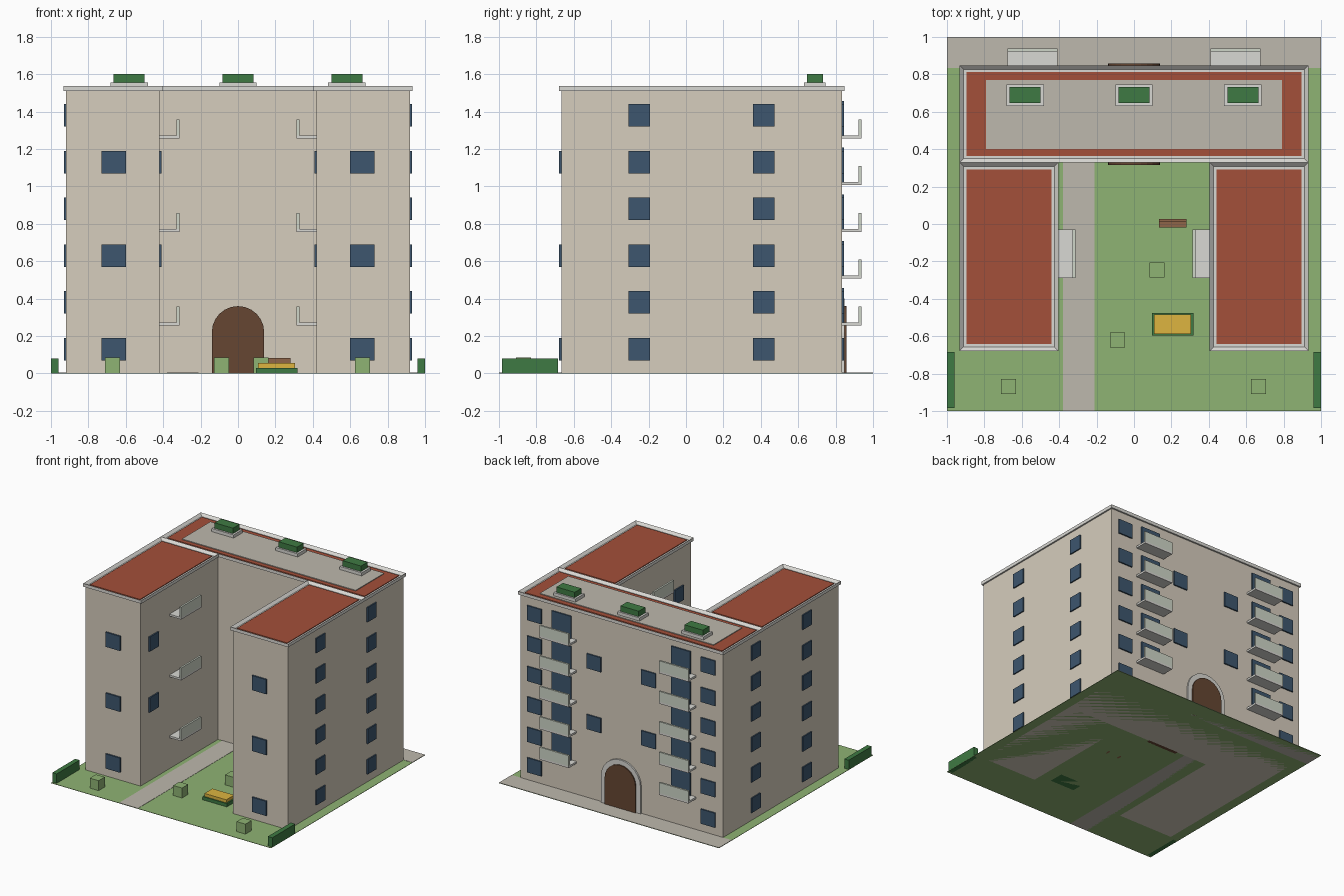
import bpy, bmesh, math

if "Cube" in bpy.data.objects:
    bpy.data.objects.remove(bpy.data.objects["Cube"])

def lin(c):
    return c / 12.92 if c <= 0.04045 else ((c + 0.055) / 1.055) ** 2.4

def material(name, hexcode):
    m = bpy.data.materials.new(name)
    m.diffuse_color = [lin(int(hexcode[i:i + 2], 16) / 255) for i in (0, 2, 4)] + [1]
    m.use_nodes = True
    m.node_tree.nodes["Principled BSDF"].inputs["Base Color"].default_value = m.diffuse_color
    return m

WALL = material("plaster", "D6CDBD")
TRIM = material("trim", "D9D8D3")
ROOF = material("red_roof", "A3503A")
PAVE = material("paving", "BDB8AD")
GLASS = material("window_glass", "3D566E")
RAIL = material("balcony_glass", "CFD6C8")
DOOR = material("door_wood", "664632")
GRASS = material("grass", "8FB374")
HEDGE = material("hedge_green", "3F7A43")
BENCH = material("bench_wood", "8F6548")
FLOWER = material("flowers", "DDB540")

def finish(name, bm, mat):
    bmesh.ops.recalc_face_normals(bm, faces=bm.faces)
    me = bpy.data.meshes.new(name)
    bm.to_mesh(me)
    bm.free()
    ob = bpy.data.objects.new(name, me)
    me.materials.append(mat)
    bpy.context.collection.objects.link(ob)
    return ob

def add_box(bm, x0, x1, y0, y1, z0, z1):
    vs = bmesh.ops.create_cube(bm, size=1)["verts"]
    for v in vs:
        v.co = ((x0 + x1) / 2 + v.co.x * (x1 - x0),
                (y0 + y1) / 2 + v.co.y * (y1 - y0),
                (z0 + z1) / 2 + v.co.z * (z1 - z0))

def boxes(name, mat, items):
    bm = bmesh.new()
    for b in items:
        add_box(bm, *b)
    return finish(name, bm, mat)

def mirrored(items):
    return items + [(-b[1], -b[0]) + tuple(b[2:]) for b in items]

# Roof cap: a box whose top is inset and sunk, leaving a parapet rim
def roof_cap(name, x0, x1, y0, y1):
    bm = bmesh.new()
    add_box(bm, x0, x1, y0, y1, 1.51, 1.537)
    top = max(bm.faces, key=lambda f: f.calc_center_median().z)
    bmesh.ops.inset_individual(bm, faces=[top], thickness=0.03)
    for v in top.verts:
        v.co.z -= 0.02
    finish(name + "_parapet", bm, TRIM)
    e = 0.036
    boxes(name + "_covering", ROOF, [(x0 + e, x1 - e, y0 + e, y1 - e, 1.512, 1.523)])

# Arched outline, extruded along y; with an inner radius it becomes a surround
def arch(name, mat, r, y0, y1, spring=0.22, inner=None, n=12):
    def outline(rad):
        arc = [(rad * math.cos(math.pi * i / n), spring + rad * math.sin(math.pi * i / n))
               for i in range(n + 1)]
        return [(rad, 0)] + arc + [(-rad, 0)]
    bm = bmesh.new()
    out = [bm.verts.new((x, y0, z)) for x, z in outline(r)]
    if inner:
        inn = [bm.verts.new((x, y0, z)) for x, z in outline(inner)]
        faces = [bm.faces.new((out[i], out[i + 1], inn[i + 1], inn[i]))
                 for i in range(len(out) - 1)]
    else:
        faces = [bm.faces.new(out)]
    ext = bmesh.ops.extrude_face_region(bm, geom=faces, use_keep_orig=True)["geom"]
    for v in ext:
        if isinstance(v, bmesh.types.BMVert):
            v.co.y = y1
    finish(name, bm, mat)

# Ground
boxes("lawn", GRASS, [(-1, 1, -1, 1, 0, 0.003)])
boxes("back_pavement", PAVE, [(-1, 1, 0.835, 1, 0, 0.005)])
boxes("courtyard_path", PAVE, [(-0.38, -0.21, -1, 0.34, 0, 0.005)])

# Building blocks
boxes("main_block", WALL, [(-0.92, 0.92, 0.34, 0.835, 0, 1.51)])
for side, s in (("left", -1), ("right", 1)):
    x0, x1 = sorted((s * 0.42, s * 0.92))
    boxes(side + "_wing", WALL, [(x0, x1, -0.665, 0.34, 0, 1.51)])
    x0, x1 = sorted((s * 0.405, s * 0.932))
    roof_cap(side + "_wing_roof", x0, x1, -0.678, 0.328)
roof_cap("main_roof", -0.932, 0.932, 0.328, 0.848)

# Roof terrace and planters
boxes("roof_terrace", PAVE, [(-0.79, 0.79, 0.40, 0.77, 1.52, 1.529)])
px = (-0.582, 0, 0.582)
boxes("planter_bases", TRIM, [(x - 0.1, x + 0.1, 0.632, 0.746, 1.525, 1.555) for x in px])
boxes("planter_shrubs", HEDGE, [(x - 0.083, x + 0.083, 0.647, 0.732, 1.55, 1.6) for x in px])

# Windows
floors = [0.07 + 0.25 * i for i in range(6)]
H = 0.12
boxes("side_windows", GLASS, mirrored(
    [(0.91, 0.93, y - 0.058, y + 0.058, z, z + H) for z in floors for y in (-0.25, 0.415)]))
boxes("wing_front_windows", GLASS, mirrored(
    [(0.6, 0.73, -0.678, -0.655, z, z + H) for z in floors[::2]]))
boxes("courtyard_windows", GLASS, mirrored(
    [(0.409, 0.43, -0.56, -0.44, z, z + H) for z in floors[2::2]]))
boxes("back_outer_windows", GLASS, mirrored(
    [(0.725, 0.855, 0.825, 0.846, z, z + H) for z in floors]))
boxes("back_inner_windows", GLASS, mirrored(
    [(0.183, 0.313, 0.825, 0.846, z, z + H) for z in floors[2::2]]))

# Balconies
levels = [0.257 + 0.25 * i for i in range(5)]
boxes("back_balcony_doors", GLASS, mirrored(
    [(0.455, 0.63, 0.825, 0.846, z + 0.016, z + 0.2) for z in levels]))
boxes("back_balcony_slabs", TRIM, mirrored(
    [(0.41, 0.677, 0.83, 0.937, z, z + 0.016) for z in levels]))
boxes("back_balcony_rails", RAIL, mirrored(
    [(0.41, 0.677, 0.922, 0.937, z + 0.016, z + 0.102) for z in levels]))
boxes("courtyard_balcony_slabs", TRIM, mirrored(
    [(0.313, 0.425, -0.29, -0.03, z, z + 0.016) for z in levels[::2]]))
boxes("courtyard_balcony_rails", RAIL, mirrored(
    [(0.313, 0.328, -0.29, -0.03, z + 0.016, z + 0.102) for z in levels[::2]]))

# Entrances
arch("courtyard_door", DOOR, 0.14, 0.316, 0.345)
arch("street_door", DOOR, 0.14, 0.83, 0.857)
arch("street_door_surround", TRIM, 0.18, 0.83, 0.848, inner=0.14)

# Garden
boxes("hedges", HEDGE, mirrored([(0.96, 1.0, -0.983, -0.685, 0, 0.08)]))
boxes("bushes", GRASS, [(x - 0.04, x + 0.04, y - 0.04, y + 0.04, 0, 0.085)
      for x, y in ((-0.67, -0.87), (0.665, -0.87), (-0.087, -0.62), (0.122, -0.245))])
boxes("flower_bed_border", HEDGE, [(0.095, 0.317, -0.597, -0.475, 0, 0.03)])
boxes("flower_bed_blooms", FLOWER, [(0.107, 0.305, -0.588, -0.485, 0.02, 0.055)])
boxes("bench_seat", BENCH, [(0.133, 0.28, -0.018, 0.015, 0.03, 0.045)])
boxes("bench_back", BENCH, [(0.133, 0.28, 0.012, 0.028, 0.03, 0.083)])
boxes("bench_legs", BENCH, [(x, x + 0.015, -0.015, 0.026, 0, 0.035) for x in (0.143, 0.255)])
